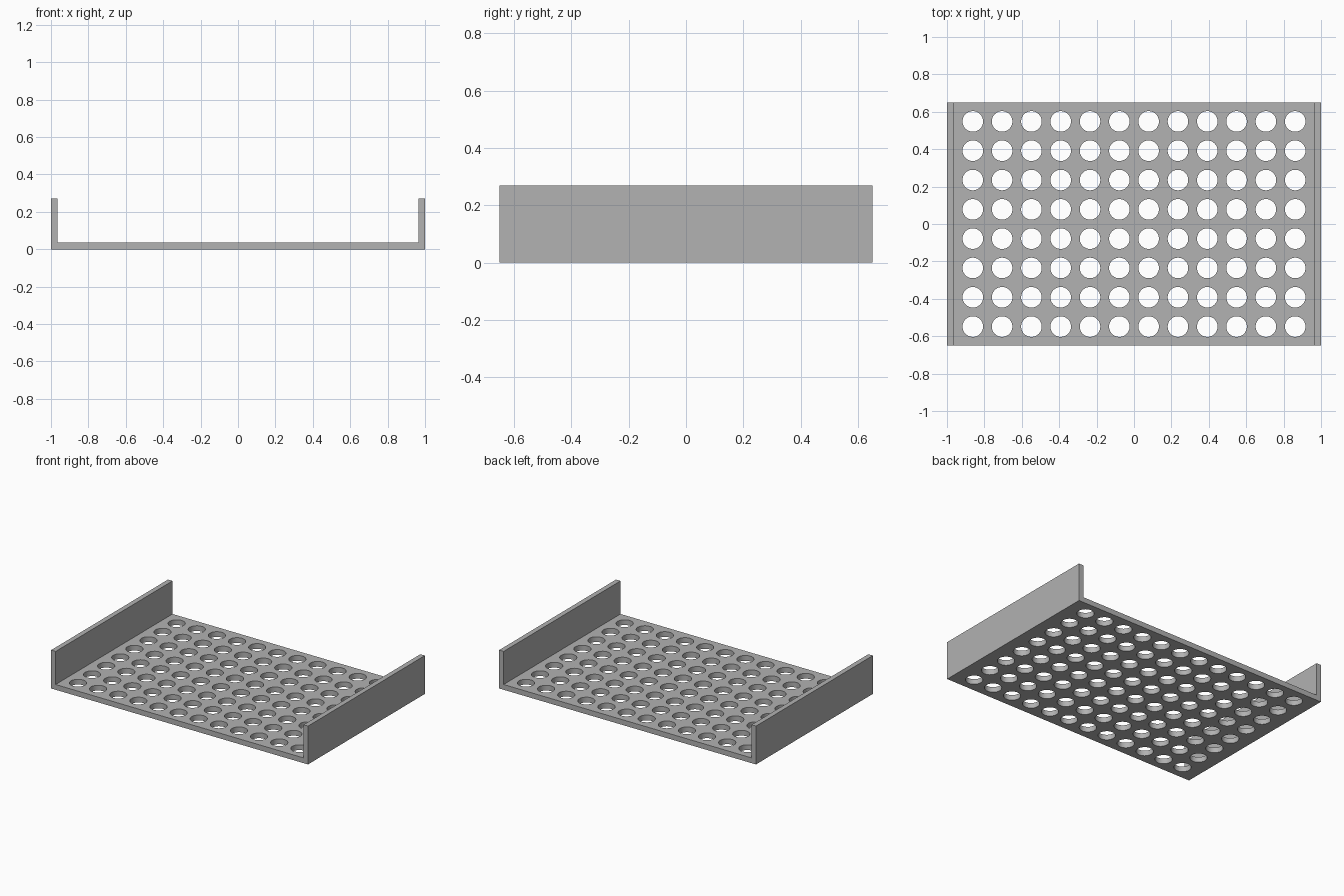
import bpy
import bmesh

cube = bpy.data.objects.get("Cube")
if cube:
    bpy.data.objects.remove(cube, do_unlink=True)

HALF_X, HALF_Y = 1.0, 0.65
HEIGHT, WALL, FLOOR = 0.27, 0.035, 0.037
COLS, ROWS = 12, 8
PITCH, RADIUS = 0.1567, 0.055

grey = bpy.data.materials.new("plain grey")
grey.use_nodes = True
colour = (0.445, 0.445, 0.445, 1)
grey.diffuse_color = colour
grey.node_tree.nodes["Principled BSDF"].inputs["Base Color"].default_value = colour


def add_object(name, bm):
    bmesh.ops.recalc_face_normals(bm, faces=bm.faces)
    mesh = bpy.data.meshes.new(name)
    bm.to_mesh(mesh)
    bm.free()
    obj = bpy.data.objects.new(name, mesh)
    obj.data.materials.append(grey)
    bpy.context.collection.objects.link(obj)
    return obj


# Tray: a U-shaped profile extruded from front to back
inner = HALF_X - WALL
half = [(HALF_X, 0), (HALF_X, HEIGHT), (inner, HEIGHT), (inner, FLOOR)]
profile = half + [(-x, z) for x, z in reversed(half)]
bm = bmesh.new()
face = bm.faces.new([bm.verts.new((x, -HALF_Y, z)) for x, z in profile])
ext = bmesh.ops.extrude_face_region(bm, geom=[face])["geom"]
bmesh.ops.translate(bm, vec=(0, 2 * HALF_Y, 0),
                    verts=[v for v in ext if isinstance(v, bmesh.types.BMVert)])
tray = add_object("perforated_tray", bm)

# Hole cutter: one cylinder repeated over columns and rows
bm = bmesh.new()
bmesh.ops.create_cone(bm, cap_ends=True, segments=48, radius1=RADIUS,
                      radius2=RADIUS, depth=0.2)
bmesh.ops.translate(bm, verts=bm.verts, vec=(-PITCH * (COLS - 1) / 2,
                                             -PITCH * (ROWS - 1) / 2, 0))
cutter = add_object("hole_cutter", bm)
cutter.hide_render = True
for axis, count in enumerate((COLS, ROWS)):
    array = cutter.modifiers.new("repeat", 'ARRAY')
    array.count = count
    array.use_relative_offset = False
    array.use_constant_offset = True
    offset = [0, 0, 0]
    offset[axis] = PITCH
    array.constant_offset_displace = offset

# Punch the holes through the floor, then discard the cutter
punch = tray.modifiers.new("holes", 'BOOLEAN')
punch.operation = 'DIFFERENCE'
punch.solver = 'EXACT'
punch.object = cutter
bpy.ops.object.select_all(action='DESELECT')
bpy.context.view_layer.objects.active = tray
tray.select_set(True)
bpy.ops.object.modifier_apply(modifier=punch.name)
bpy.data.objects.remove(cutter, do_unlink=True)

# Round hole walls, crisp plate edges
bpy.ops.object.shade_smooth_by_angle()
